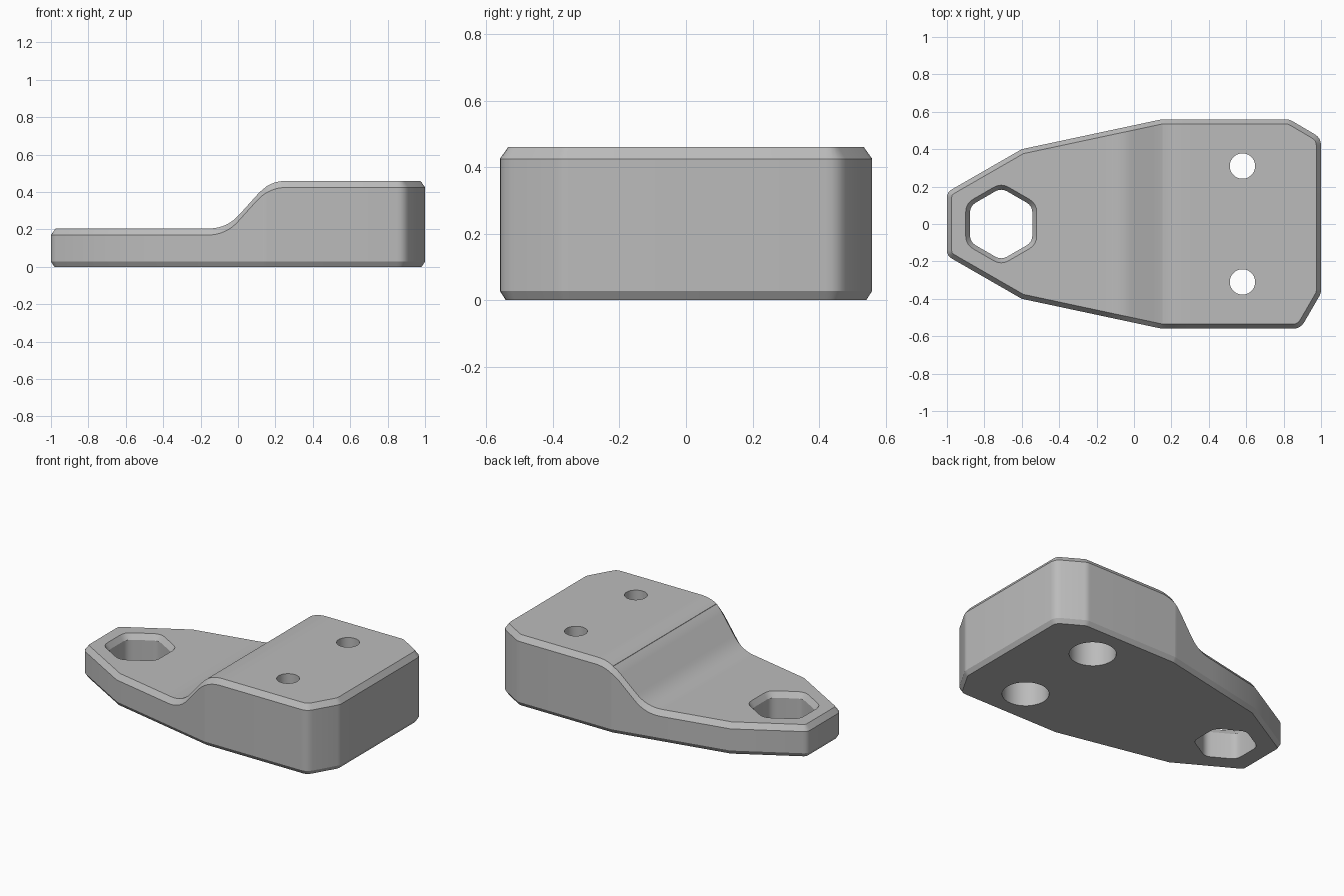
import bpy, bmesh, math
from mathutils import Vector

cube = bpy.data.objects.get("Cube")
if cube:
    bpy.data.objects.remove(cube, do_unlink=True)

grey = bpy.data.materials.new("plain grey")
grey.use_nodes = True
GREY = (0.5, 0.5, 0.5, 1)
grey.diffuse_color = GREY
grey.node_tree.nodes["Principled BSDF"].inputs["Base Color"].default_value = GREY


def fillet(points, radius, steps=4, closed=True):
    """Round the corners of a 2D path; an open path keeps its end points."""
    pts = [Vector(p) for p in points]
    out = []
    for i, p in enumerate(pts):
        if not closed and i in (0, len(pts) - 1):
            out.append(p)
            continue
        a = (pts[i - 1] - p).normalized()
        b = (pts[(i + 1) % len(pts)] - p).normalized()
        reach = radius / math.tan(a.angle(b) / 2)
        for k in range(steps + 1):
            t = k / steps
            out.append(p + a * reach * (1 - t) ** 2 + b * reach * t ** 2)
    return out


def inset(points, d):
    """Move a counter-clockwise outline inward by d with mitred corners."""
    out = []
    for i, p in enumerate(points):
        e1 = (p - points[i - 1]).normalized()
        e2 = (points[(i + 1) % len(points)] - p).normalized()
        n1, n2 = Vector((-e1.y, e1.x)), Vector((-e2.y, e2.x))
        out.append(p + (n1 + n2) * d / (1 + n1.dot(n2)))
    return out


def loft(bm, layers):
    """Join rings of 3D points, bottom to top, and close the bottom."""
    rings = [[bm.verts.new(p) for p in ring] for ring in layers]
    for lo, hi in zip(rings, rings[1:]):
        for i in range(len(lo)):
            j = (i + 1) % len(lo)
            bm.faces.new((lo[i], lo[j], hi[j], hi[i]))
    bm.faces.new(reversed(rings[0]))
    return rings


def finish(name, bm):
    bmesh.ops.recalc_face_normals(bm, faces=bm.faces[:])
    mesh = bpy.data.meshes.new(name)
    bm.to_mesh(mesh)
    bm.free()
    mesh.materials.append(grey)
    obj = bpy.data.objects.new(name, mesh)
    bpy.context.collection.objects.link(obj)
    return obj


def flat(ring, z):
    return [(p.x, p.y, z) for p in ring]


def cutter(name, layers):
    bm = bmesh.new()
    rings = loft(bm, layers)
    bm.faces.new(rings[-1])
    obj = finish(name, bm)
    obj.hide_render = True
    return obj


# Step profile: thin tongue, rounded ramp, thick block
LOW, HIGH = 0.205, 0.46
step = fillet([(-0.2, LOW), (-0.065, LOW), (0.165, HIGH), (0.3, HIGH)],
              0.22, steps=8, closed=False)


def half_width(x):
    return min(0.56, 0.4 + (x + 0.6) * 0.16 / 0.75)


# The kink of the outline gets its own station
stations = sorted([(p.x, p.y) for p in step] + [(0.15, 0.435)])
near = [s for s in stations if s[0] != 0.15 and abs(s[0] - 0.15) < 0.03]
if len(near) > 1:
    lo = max((s for s in stations if s[0] < 0.15), key=lambda s: s[0])
    hi = min((s for s in stations if s[0] > 0.15), key=lambda s: s[0])
    t = (0.15 - lo[0]) / (hi[0] - lo[0])
    stations = [(x, lo[1] + t * (hi[1] - lo[1])) if x == 0.15 else (x, z)
                for x, z in stations]

# Plan outline, counter-clockwise from the front of the step
front = [Vector((x, -half_width(x))) for x, z in stations]
back = [Vector((x, half_width(x))) for x, z in reversed(stations)]
right_end = fillet([front[-1], (0.89, -0.56), (1, -0.37),
                    (1, 0.46), (0.83, 0.56), back[0]], 0.07, closed=False)[1:-1]
left_end = fillet([(-0.6, 0.4), (-1, 0.17), (-1, -0.17), (-0.6, -0.4)],
                  0.05, closed=False)
outline = front + right_end + back + left_end
heights = ([z for x, z in stations] + [HIGH] * len(right_end)
           + [z for x, z in reversed(stations)] + [LOW] * len(left_end))

# Body with chamfered bottom and top rims
bm = bmesh.new()
rim = inset(outline, 0.025)
rings = loft(bm, [
    flat(inset(outline, 0.018), 0),
    flat(outline, 0.028),
    [(p.x, p.y, h - 0.035) for p, h in zip(outline, heights)],
    [(p.x, p.y, h) for p, h in zip(rim, heights)],
])
top = rings[-1]
n, m = len(front), len(right_end)
b0 = n + m
for i in range(n - 1):
    k = b0 + n - 1 - i
    bm.faces.new((top[i], top[i + 1], top[k - 1], top[k]))
bm.faces.new(top[n - 1:b0 + 1])
bm.faces.new(top[b0 + n - 1:] + [top[0]])
body = finish("mounting_plate", bm)


# Rounded hexagonal opening with a chamfered upper rim
def hexagon(apothem, radius):
    r = apothem / math.cos(math.pi / 6)
    pts = [(r * math.sin(-k * math.pi / 3), r * math.cos(k * math.pi / 3))
           for k in range(6)]
    return [p + Vector((-0.71, 0)) for p in fillet(pts, radius)]


small, large = hexagon(0.167, 0.065), hexagon(0.19, 0.08)
wider = hexagon(0.213, 0.095)
cutters = [cutter("hex_cutter", [flat(small, -0.1), flat(small, LOW - 0.035),
                                 flat(large, LOW), flat(wider, LOW + 0.035)])]


# Bolt holes with wide counterbores underneath
def circle(r, y):
    return [Vector((0.58 + r * math.cos(a), y + r * math.sin(a)))
            for a in (k * math.tau / 40 for k in range(40))]


for y in (-0.31, 0.31):
    bore, hole = circle(0.14, y), circle(0.068, y)
    cutters.append(cutter("bolt_cutter", [flat(bore, -0.1), flat(bore, 0.27),
                                          flat(hole, 0.27), flat(hole, 0.6)]))

for c in cutters:
    mod = body.modifiers.new(c.name, "BOOLEAN")
    mod.operation = "DIFFERENCE"
    mod.solver = "EXACT"
    mod.object = c

# Apply the cuts and drop the cutters
bpy.context.view_layer.update()
cut = bpy.data.meshes.new_from_object(
    body.evaluated_get(bpy.context.evaluated_depsgraph_get()))
body.modifiers.clear()
body.data = cut
for c in cutters:
    bpy.data.objects.remove(c, do_unlink=True)

bpy.ops.object.select_all(action="DESELECT")
body.select_set(True)
bpy.context.view_layer.objects.active = body
bpy.ops.object.shade_smooth_by_angle(angle=math.radians(28))
